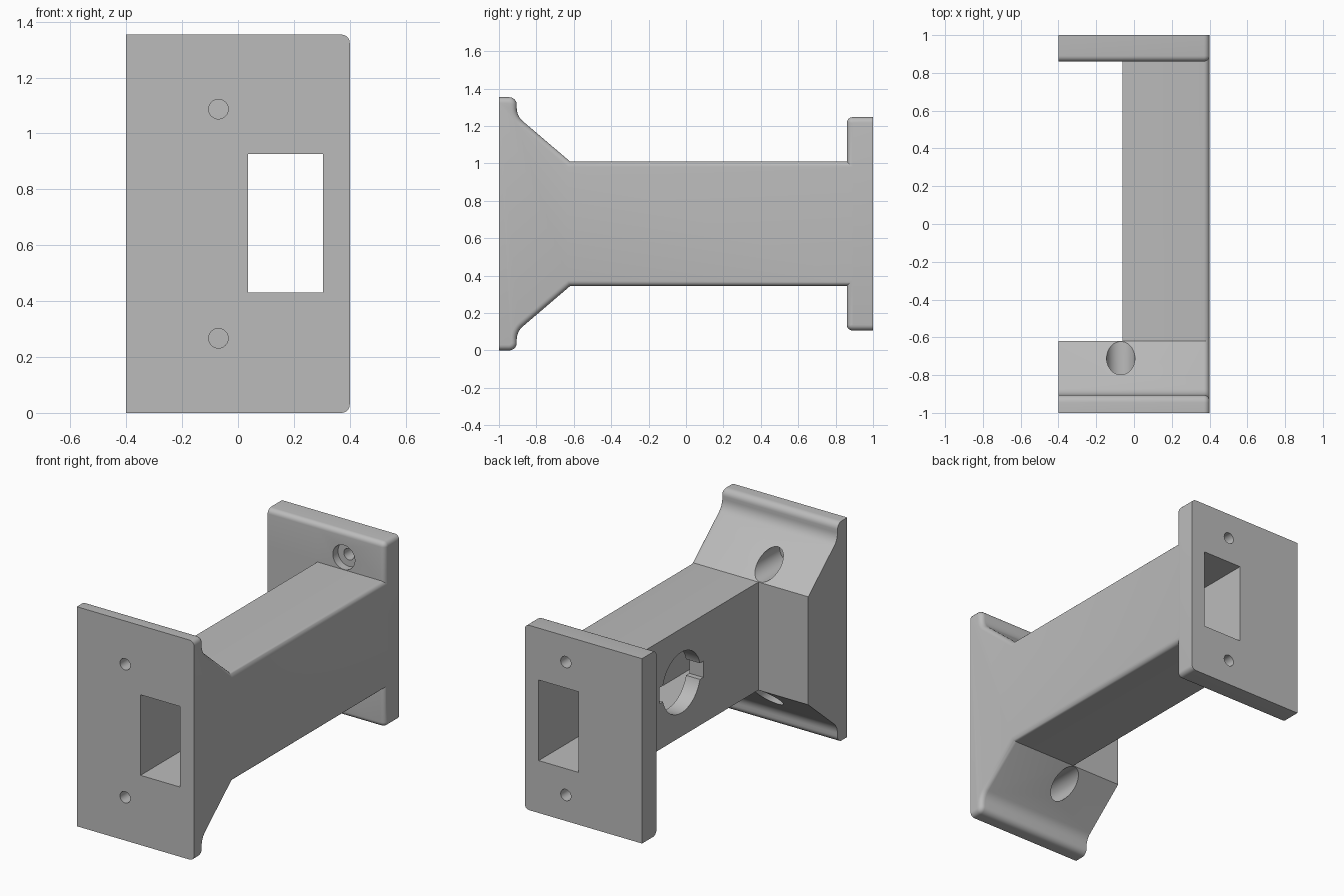
import bpy, bmesh, math
from mathutils import Matrix

if "Cube" in bpy.data.objects:
    bpy.data.objects.remove(bpy.data.objects["Cube"], do_unlink=True)

MID = 0.677            # height of the symmetry plane
HOLE_DZ = 0.41         # screw holes above and below it

grey = bpy.data.materials.new("plain grey")
grey.use_nodes = True
grey.diffuse_color = (0.5, 0.5, 0.5, 1)
grey.node_tree.nodes["Principled BSDF"].inputs["Base Color"].default_value = (0.5, 0.5, 0.5, 1)


def make_object(name, bm):
    bmesh.ops.recalc_face_normals(bm, faces=bm.faces)
    mesh = bpy.data.meshes.new(name)
    bm.to_mesh(mesh)
    bm.free()
    mesh.materials.append(grey)
    obj = bpy.data.objects.new(name, mesh)
    bpy.context.collection.objects.link(obj)
    return obj


def arc(cy, cz, r, start, end, steps):
    angles = [math.radians(start + (end - start) * i / steps) for i in range(steps + 1)]
    return [(cy + r * math.cos(a), cz + r * math.sin(a)) for a in angles]


def box(name, x, y, z):
    bm = bmesh.new()
    size = [b - a for a, b in (x, y, z)]
    centre = [(a + b) / 2 for a, b in (x, y, z)]
    bmesh.ops.create_cube(bm, size=1, matrix=Matrix.Translation(centre) @ Matrix.Diagonal((*size, 1)))
    return make_object(name, bm)


def cylinder(name, axis, centre, radius, length, sides=48):
    bm = bmesh.new()
    turn = Matrix.Rotation(math.pi / 2, 4, "X" if axis == "y" else "Y")
    bmesh.ops.create_cone(bm, cap_ends=True, segments=sides, radius1=radius, radius2=radius,
                          depth=length, matrix=Matrix.Translation(centre) @ turn)
    return make_object(name, bm)


# Side outline, upper half (heights measured from the symmetry plane)
upper = [(-1, 0.677)]
upper += arc(-0.945, 0.637, 0.04, 90, 0, 6)            # flange lip
upper += arc(-0.815, 0.618, 0.09, 180, 230, 6)         # hollow below the lip
upper += [(-0.62, 0.333), (0.86, 0.333)]               # slope and tube
upper += arc(0.89, 0.54, 0.03, 180, 90, 6) + [(1, 0.57)]
outline = upper + [(y, -z) for y, z in reversed(upper)]

# Extrude the outline across the width and round its left rim
bm = bmesh.new()
face = bm.faces.new([bm.verts.new((-0.4, y, MID + z)) for y, z in outline])
top = bmesh.ops.extrude_face_region(bm, geom=[face])["geom"]
bmesh.ops.translate(bm, vec=(0.8, 0, 0), verts=[v for v in top if isinstance(v, bmesh.types.BMVert)])
rim = [e for e in bm.edges if all(v.co.x > 0.39 for v in e.verts)
       and abs(sum(v.co.y for v in e.verts)) < 1.999]
bmesh.ops.bevel(bm, geom=rim, offset=0.03, segments=5, profile=0.5, affect="EDGES", clamp_overlap=False)
body = make_object("bracket_body", bm)

# Cutters: open side beside the tube, and the channel through it
cutters = [
    box("side_cut", (-0.6, -0.06), (-0.62, 0.86), (-0.2, 1.6)),
    box("channel_cut", (0.035, 0.305), (-1.2, 1.2), (0.43, 0.927)),
]

# Screw holes with counterbores in both plates
for s in (1, -1):
    z = MID + s * HOLE_DZ
    cutters += [
        cylinder("front_screw_cut", "y", (-0.07, -0.9, z), 0.035, 0.4),
        cylinder("front_counterbore_cut", "y", (-0.07, -0.76, z), 0.075, 0.32),
        cylinder("back_screw_cut", "y", (0.12, 0.95, z), 0.035, 0.2),
        cylinder("back_counterbore_cut", "y", (0.12, 0.86, z), 0.075, 0.1),
    ]

# Round side opening with a notch at each end
cutters += [
    cylinder("side_opening_cut", "x", (-0.02, 0.13, MID), 0.187, 0.24, 64),
    box("notch_cut", (-0.14, 0.1), (-0.083, 0.343), (MID - 0.05, MID + 0.05)),
]

bpy.context.view_layer.objects.active = body
for cutter in cutters:
    cutter.hide_render = True
    mod = body.modifiers.new(cutter.name, "BOOLEAN")
    mod.operation = "DIFFERENCE"
    mod.solver = "EXACT"
    mod.object = cutter
    bpy.ops.object.modifier_apply(modifier=mod.name)
    bpy.data.objects.remove(cutter, do_unlink=True)

bpy.ops.object.select_all(action="DESELECT")
body.select_set(True)
bpy.ops.object.shade_smooth_by_angle(angle=math.radians(30))
